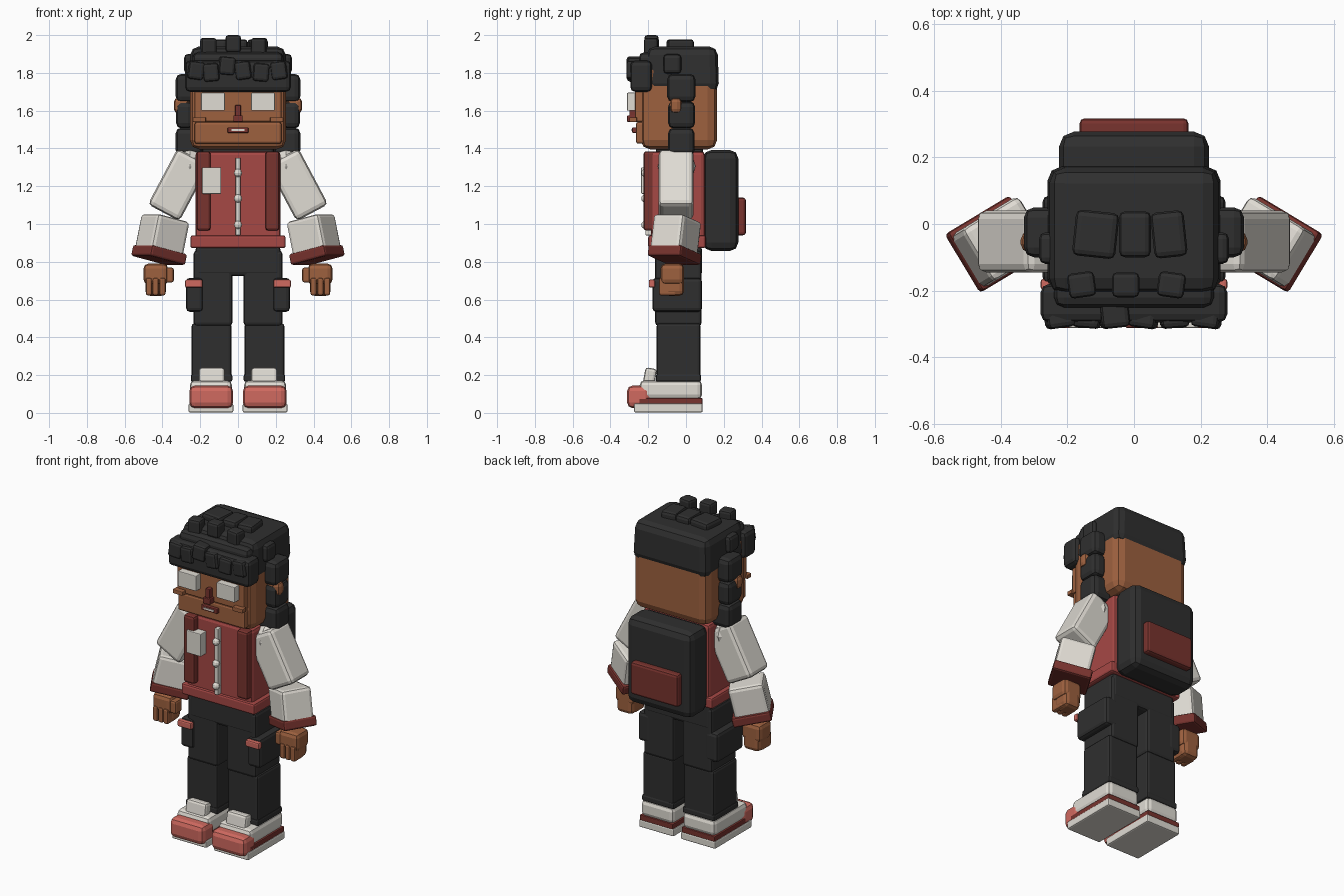
import bpy, bmesh
from math import radians
from mathutils import Matrix, Euler, Vector


def paint(name, hexcode):
    m = bpy.data.materials.new(name)
    rgb = [int(hexcode[i:i + 2], 16) / 255 for i in (0, 2, 4)]
    m.diffuse_color = [((c + 0.055) / 1.055) ** 2.4 if c > 0.04 else c / 12.92 for c in rgb] + [1]
    return m


BLACK = paint("charcoal", "2f2f2f")
SKIN = paint("brown_skin", "9e613f")
RED = paint("brick_red", "a64845")
MAROON = paint("maroon", "78332e")
CORAL = paint("coral", "d06a60")
WHITE = paint("warm_white", "e0dcd4")


def box(name, x, y, z, mat, bevel=0.02, rot=(0, 0, 0), segs=2, taper=1.0):
    """Bevelled block from (min, max) ranges; taper scales the top face."""
    lo, hi = Vector((x[0], y[0], z[0])), Vector((x[1], y[1], z[1]))
    size, centre = hi - lo, (lo + hi) / 2
    bm = bmesh.new()
    bmesh.ops.create_cube(bm, size=1)
    for v in bm.verts:
        k = taper if v.co.z > 0 else 1
        v.co = Vector((v.co.x * size.x * k, v.co.y * size.y * k, v.co.z * size.z))
    if bevel:
        bmesh.ops.bevel(bm, geom=bm.edges[:], offset=min(bevel, min(size) * 0.45),
                        segments=segs, profile=0.5, affect='EDGES')
    e = Euler([radians(a) for a in rot])
    bm.transform(Matrix.Translation(centre) @ e.to_matrix().to_4x4())
    me = bpy.data.meshes.new(name)
    bm.to_mesh(me)
    bm.free()
    me.materials.append(mat)
    ob = bpy.data.objects.new(name, me)
    bpy.context.collection.objects.link(ob)
    return ob


def pair(name, x, y, z, mat, bevel=0.02, rot=(0, 0, 0), **kw):
    """Same block on both sides of the body."""
    box(name + "_left", x, y, z, mat, bevel, rot, **kw)
    box(name + "_right", (-x[1], -x[0]), y, z, mat, bevel, (rot[0], -rot[1], -rot[2]), **kw)


def ball(name, c, r, mat, scale=(1, 1, 1), u=10, v=6):
    bm = bmesh.new()
    bmesh.ops.create_uvsphere(bm, u_segments=u, v_segments=v, radius=r)
    bm.transform(Matrix.Translation(c) @ Matrix.Diagonal((*scale, 1)))
    me = bpy.data.meshes.new(name)
    bm.to_mesh(me)
    bm.free()
    me.materials.append(mat)
    bpy.context.collection.objects.link(bpy.data.objects.new(name, me))


# Head and face
box("head", (-0.255, 0.255), (-0.24, 0.165), (1.395, 1.86), SKIN, 0.05)
box("face", (-0.23, 0.23), (-0.27, -0.2), (1.54, 1.74), SKIN, 0.01)
box("jaw", (-0.23, 0.23), (-0.265, -0.2), (1.425, 1.54), SKIN, 0.012)
pair("eye", (0.07, 0.195), (-0.312, -0.265), (1.60, 1.695), WHITE, 0.004)
pair("cheek", (0.17, 0.24), (-0.3, -0.26), (1.54, 1.565), SKIN, 0.004)
box("nose_bridge", (-0.015, 0.015), (-0.3, -0.26), (1.56, 1.63), MAROON, 0.005)
box("nose_tip", (-0.025, 0.025), (-0.312, -0.26), (1.54, 1.575), MAROON, 0.005)
box("mouth", (-0.055, 0.055), (-0.285, -0.25), (1.482, 1.512), MAROON, 0.005)
box("teeth", (-0.035, 0.035), (-0.289, -0.28), (1.492, 1.502), WHITE, 0)
pair("ear", (0.25, 0.34), (-0.085, -0.022), (1.585, 1.67), SKIN, 0.025)
box("neck", (-0.19, 0.19), (-0.16, 0.09), (1.34, 1.425), BLACK, 0.015)

# Hair cap, fringe and curls
box("hair_cap", (-0.262, 0.262), (-0.215, 0.175), (1.70, 1.94), BLACK, 0.045, taper=0.96)
box("fringe", (-0.28, 0.28), (-0.295, -0.18), (1.70, 1.865), BLACK, 0.025)
box("fringe_top", (-0.24, 0.24), (-0.25, -0.12), (1.8, 1.91), BLACK, 0.03)
for i, (x, z, r) in enumerate([(-0.225, 1.81, 8), (-0.14, 1.80, -5), (-0.06, 1.835, 6),
                               (0.03, 1.81, -8), (0.12, 1.80, 5), (0.22, 1.81, -8)]):
    box(f"fringe_curl_{i}", (x - 0.042, x + 0.042), (-0.312, -0.225), (z - 0.045, z + 0.05),
        BLACK, 0.015, (0, r, r))
for i, (x, z) in enumerate([(-0.157, 1.94), (-0.025, 1.955), (0.112, 1.94)]):
    box(f"front_curl_{i}", (x - 0.041, x + 0.041), (-0.22, -0.145), (z - 0.045, z + 0.045),
        BLACK, 0.015, (0, 0, 8 - 8 * i))
for i, (x, w) in enumerate([(-0.115, 0.065), (0.003, 0.048), (0.105, 0.05)]):
    box(f"crown_curl_{i}", (x - w, x + w), (-0.1, 0.038), (1.89, 1.978),
        BLACK, 0.018, (0, 0, 6 * (i - 1)))
pair("temple_curl", (0.2, 0.285), (-0.12, -0.025), (1.795, 1.9), BLACK, 0.02)
pair("lock_top", (0.225, 0.33), (-0.1, 0.05), (1.645, 1.795), BLACK, 0.03)
pair("lock_middle", (0.235, 0.328), (-0.095, 0.048), (1.505, 1.65), BLACK, 0.03)
pair("lock_bottom", (0.19, 0.33), (-0.095, 0.045), (1.36, 1.51), BLACK, 0.03)

# Jacket
box("jacket_body", (-0.225, 0.225), (-0.185, 0.1), (0.89, 1.385), RED, 0.02)
box("jacket_hem", (-0.252, 0.252), (-0.2, 0.105), (0.872, 0.94), RED, 0.012)
pair("jacket_panel", (0.145, 0.22), (-0.225, -0.16), (0.965, 1.385), MAROON, 0.015)
box("zip", (-0.013, 0.013), (-0.215, -0.17), (0.94, 1.35), WHITE, 0.004)
for i, z in enumerate((0.995, 1.135, 1.27)):
    ball(f"button_{i}", (0, -0.215, z), 0.022, WHITE)
box("chest_patch", (-0.19, -0.09), (-0.237, -0.18), (1.16, 1.3), WHITE, 0.004)

# Backpack
box("backpack", (-0.225, 0.225), (0.09, 0.277), (0.857, 1.392), BLACK, 0.045)
box("backpack_pocket", (-0.163, 0.163), (0.25, 0.317), (0.94, 1.14), MAROON, 0.015)

# Sleeves
for s, side in ((-1, "right"), (1, "left")):
    ball(f"shoulder_{side}", (0.255 * s, -0.05, 1.305), 0.1, WHITE, (0.85, 1.0, 0.95), 8, 6)
pair("upper_sleeve", (0.22, 0.41), (-0.145, 0.04), (1.04, 1.375), WHITE, 0.025, (0, -28, 0))
pair("lower_sleeve", (0.30, 0.505), (-0.148, 0.038), (0.83, 1.035), WHITE, 0.02, (0, -13, -31))
pair("cuff", (0.305, 0.53), (-0.163, 0.042), (0.806, 0.866), MAROON, 0.012, (0, -13, -31))

# Hands
pair("palm", (0.37, 0.5), (-0.135, -0.01), (0.68, 0.79), SKIN, 0.025)
pair("hand_back", (0.38, 0.49), (-0.115, -0.01), (0.62, 0.73), SKIN, 0.025)
for i in range(3):
    x = 0.384 + i * 0.036
    pair(f"finger_{i}", (x, x + 0.032), (-0.142, -0.05), (0.622, 0.715), SKIN, 0.01)
pair("thumb", (0.34, 0.385), (-0.125, -0.06), (0.69, 0.77), SKIN, 0.012)

# Trousers
box("hips", (-0.225, 0.225), (-0.165, 0.085), (0.725, 0.885), BLACK, 0.02)
pair("upper_leg", (0.03, 0.235), (-0.163, 0.083), (0.46, 0.86), BLACK, 0.018)
pair("lower_leg", (0.035, 0.245), (-0.155, 0.077), (0.17, 0.475), BLACK, 0.015)
pair("ankle_band", (0.03, 0.25), (-0.16, 0.08), (0.165, 0.205), BLACK, 0.01)
pair("cargo_pocket", (0.185, 0.275), (-0.178, 0.085), (0.535, 0.715), BLACK, 0.02)
pair("pocket_tab", (0.187, 0.28), (-0.197, -0.165), (0.663, 0.705), CORAL, 0.008)

# Shoes
pair("sole", (0.025, 0.262), (-0.275, 0.088), (0.002, 0.05), WHITE, 0.008)
pair("sole_stripe", (0.03, 0.258), (-0.25, 0.087), (0.046, 0.078), MAROON, 0.004)
pair("shoe_upper", (0.032, 0.255), (-0.245, 0.085), (0.072, 0.172), WHITE, 0.025)
pair("toe_cap", (0.026, 0.258), (-0.312, -0.185), (0.025, 0.145), CORAL, 0.03)
pair("shoe_tongue", (0.07, 0.207), (-0.222, -0.16), (0.15, 0.237), WHITE, 0.015, (-10, 0, 0))
